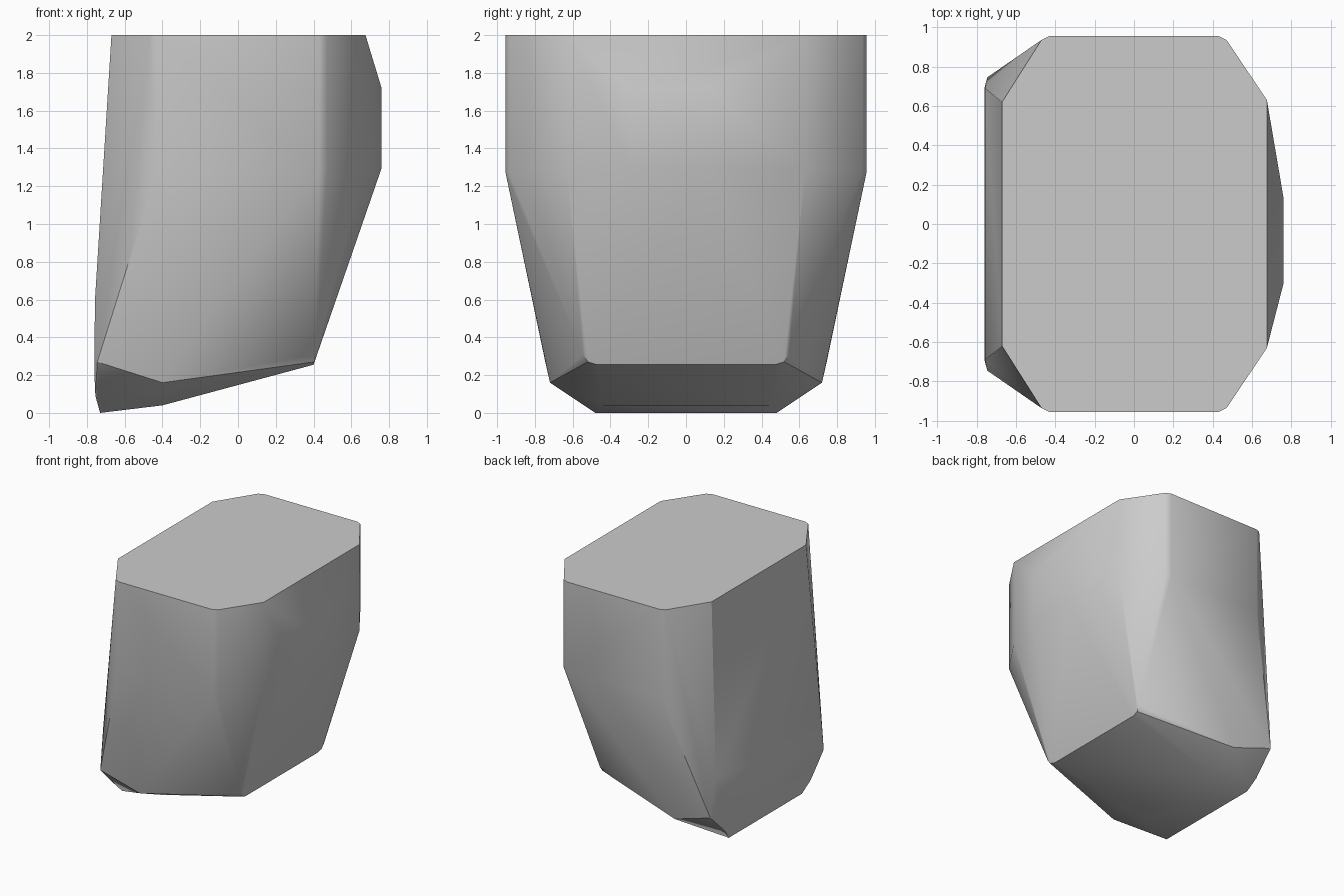
import bpy
import bmesh

# Remove the default cube
cube = bpy.data.objects.get("Cube")
if cube:
    bpy.data.objects.remove(cube, do_unlink=True)

# Plain grey material
grey = bpy.data.materials.new("plain grey")
grey.use_nodes = True
colour = (0.6, 0.6, 0.6, 1)
grey.diffuse_color = colour
grey.node_tree.nodes["Principled BSDF"].inputs["Base Color"].default_value = colour

# Corners of one half, mirrored across y
HALF = [
    # top rim and the vertical walls below it
    (-0.67, 0.62, 2), (-0.47, 0.935, 2), (-0.43, 0.955, 2),
    (0.43, 0.955, 2), (0.47, 0.935, 2), (0.675, 0.63, 2),
    (-0.43, 0.955, 1.27), (0.43, 0.955, 1.27), (0.47, 0.935, 1.27),
    (0.675, 0.63, 1.28),
    # rounded lower corner of the flat side
    (-0.757, 0.69, 0.6), (-0.745, 0.745, 0.27), (-0.76, 0.69, 0.35),
    (-0.76, 0.65, 0.2), (-0.755, 0.56, 0.09), (-0.73, 0.48, 0),
    # sloping underside
    (-0.4, 0.72, 0.16), (-0.4, 0.44, 0.04),
    (0.4, 0.47, 0.255), (0.405, 0.52, 0.27), (0.41, 0.545, 0.31),
]
# Off-centre bulge on the other side
BULGE = [(0.76, y, z) for y in (-0.3, 0.13) for z in (1.295, 1.72)]

bm = bmesh.new()
for x, y, z in HALF:
    for side in (1, -1):
        bm.verts.new((x, y * side, z))
for point in BULGE:
    bm.verts.new(point)
hull = bmesh.ops.convex_hull(bm, input=bm.verts)
loose = [v for v in bm.verts if not v.link_faces]
bmesh.ops.delete(bm, geom=loose, context="VERTS")
bmesh.ops.dissolve_limit(bm, angle_limit=0.02, verts=bm.verts, edges=bm.edges)
bmesh.ops.recalc_face_normals(bm, faces=bm.faces)

mesh = bpy.data.meshes.new("faceted_block")
bm.to_mesh(mesh)
bm.free()
mesh.materials.append(grey)
block = bpy.data.objects.new("faceted_block", mesh)
bpy.context.collection.objects.link(block)

# Soft shading between shallow facets, crisp rim
bpy.ops.object.select_all(action="DESELECT")
block.select_set(True)
bpy.context.view_layer.objects.active = block
bpy.ops.object.shade_smooth_by_angle(angle=0.52)
